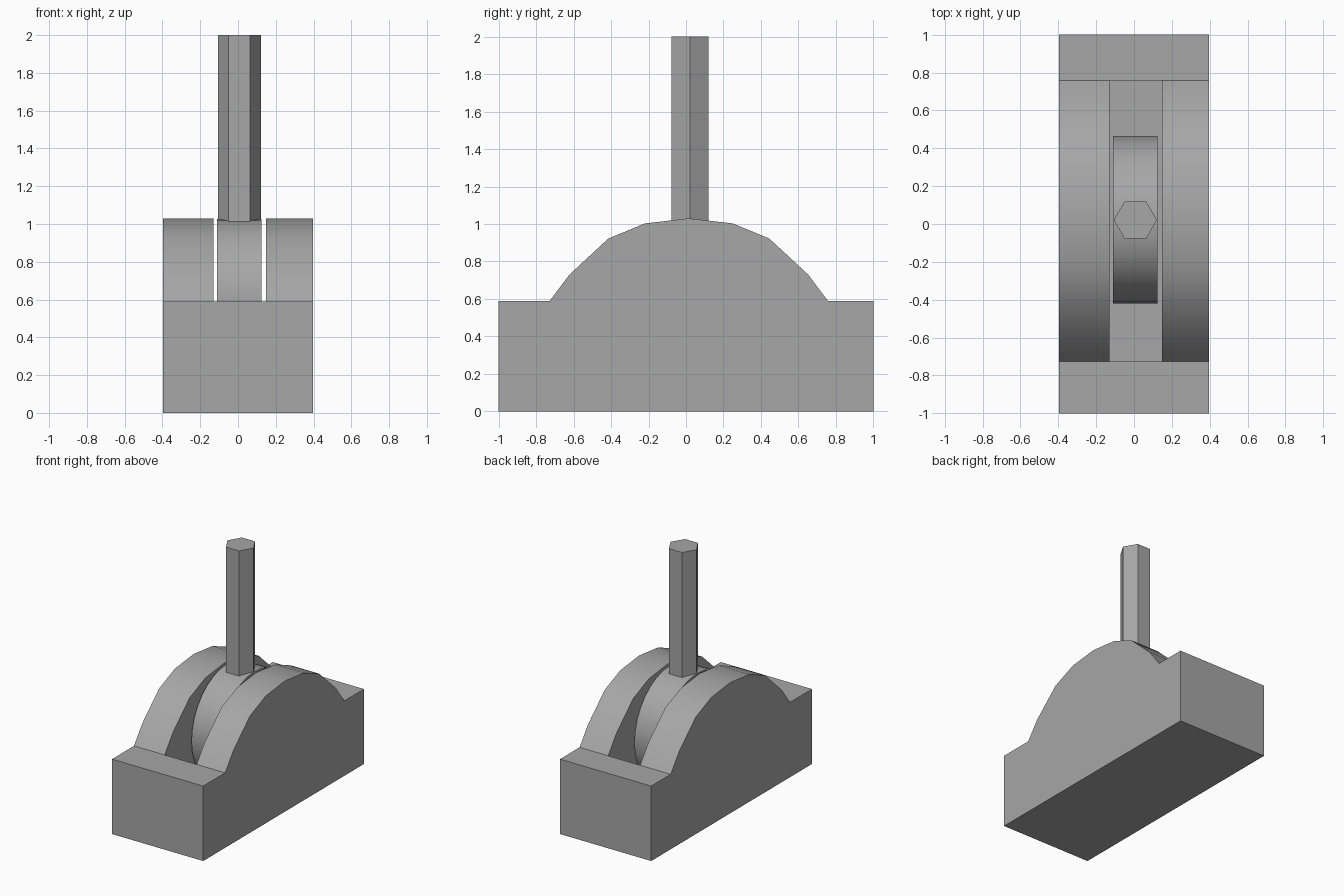
import bpy, bmesh, math
from mathutils import Matrix

if "Cube" in bpy.data.objects:
    bpy.data.objects.remove(bpy.data.objects["Cube"])

# Dark grey metal shared by all parts
grey = bpy.data.materials.new("dark_grey")
grey.diffuse_color = (0.385, 0.385, 0.385, 1)
grey.use_nodes = True
grey.node_tree.nodes["Principled BSDF"].inputs["Base Color"].default_value = grey.diffuse_color


def make_object(name, bm):
    bmesh.ops.recalc_face_normals(bm, faces=bm.faces[:])
    mesh = bpy.data.meshes.new(name)
    bm.to_mesh(mesh)
    bm.free()
    mesh.materials.append(grey)
    obj = bpy.data.objects.new(name, mesh)
    bpy.context.collection.objects.link(obj)
    return obj


def extrude_x(name, profile, x0, x1):
    """Extrude a (y, z) outline from x0 to x1."""
    bm = bmesh.new()
    face = bm.faces.new([bm.verts.new((x0, y, z)) for y, z in profile])
    new = bmesh.ops.extrude_face_region(bm, geom=[face])["geom"]
    verts = [g for g in new if isinstance(g, bmesh.types.BMVert)]
    bmesh.ops.translate(bm, verts=verts, vec=(x1 - x0, 0, 0))
    # Keep the starting outline as the second end cap
    if not any(all(abs(v.co.x - x0) < 1e-6 for v in f.verts) for f in bm.faces):
        bm.faces.new([v for v in bm.verts if abs(v.co.x - x0) < 1e-6])
    return make_object(name, bm)


def cylinder(name, sides, radius, depth, matrix):
    bm = bmesh.new()
    bmesh.ops.create_cone(bm, cap_ends=True, segments=sides, radius1=radius,
                          radius2=radius, depth=depth, matrix=matrix)
    return make_object(name, bm)


def select_only(obj):
    bpy.ops.object.select_all(action='DESELECT')
    obj.select_set(True)
    bpy.context.view_layer.objects.active = obj


def smooth(obj):
    select_only(obj)
    bpy.ops.object.shade_smooth_by_angle(angle=math.radians(30))


CY, RIM = 0.015, 0.59      # arch centre in y, top of the base block

# Housing: base block with a symmetric faceted arch on top
half = [(0.742, RIM), (0.637, 0.73), (0.43, 0.922), (0.235, 1.003)]
arch = ([(CY + y, z) for y, z in half] + [(CY, 1.03)]
        + [(CY - y, z) for y, z in reversed(half)])
housing = extrude_x("housing", [(-1, 0), (1, 0), (1, RIM)] + arch + [(-1, RIM)],
                    -0.397, 0.397)

# Slot through the arch, continuing as a pit in the base
y0, y1 = CY - 0.742, CY + 0.742
slot = extrude_x("slot_cutter", [(y0, 0.08), (y1, 0.08), (y1, 1.2), (y0, 1.2)],
                 -0.13, 0.148)
slot.hide_render = True
cut = housing.modifiers.new("slot", 'BOOLEAN')
cut.operation = 'DIFFERENCE'
cut.solver = 'EXACT'
cut.object = slot
select_only(housing)
bpy.ops.object.modifier_apply(modifier=cut.name)
bpy.data.objects.remove(slot)
smooth(housing)

# Pivot wheel standing in the slot
wheel = cylinder("pivot_wheel", 32, 0.442, 0.236,
                 Matrix.Translation((0.007, 0.022, 0.585)) @ Matrix.Rotation(math.pi / 2, 4, 'Y'))
smooth(wheel)

# Hexagonal lever with corners pointing along x
cylinder("lever_handle", 6, 0.114, 1.1,
         Matrix.Translation((0.007, 0.021, 1.45)) @ Matrix.Rotation(math.pi / 2, 4, 'Z'))
